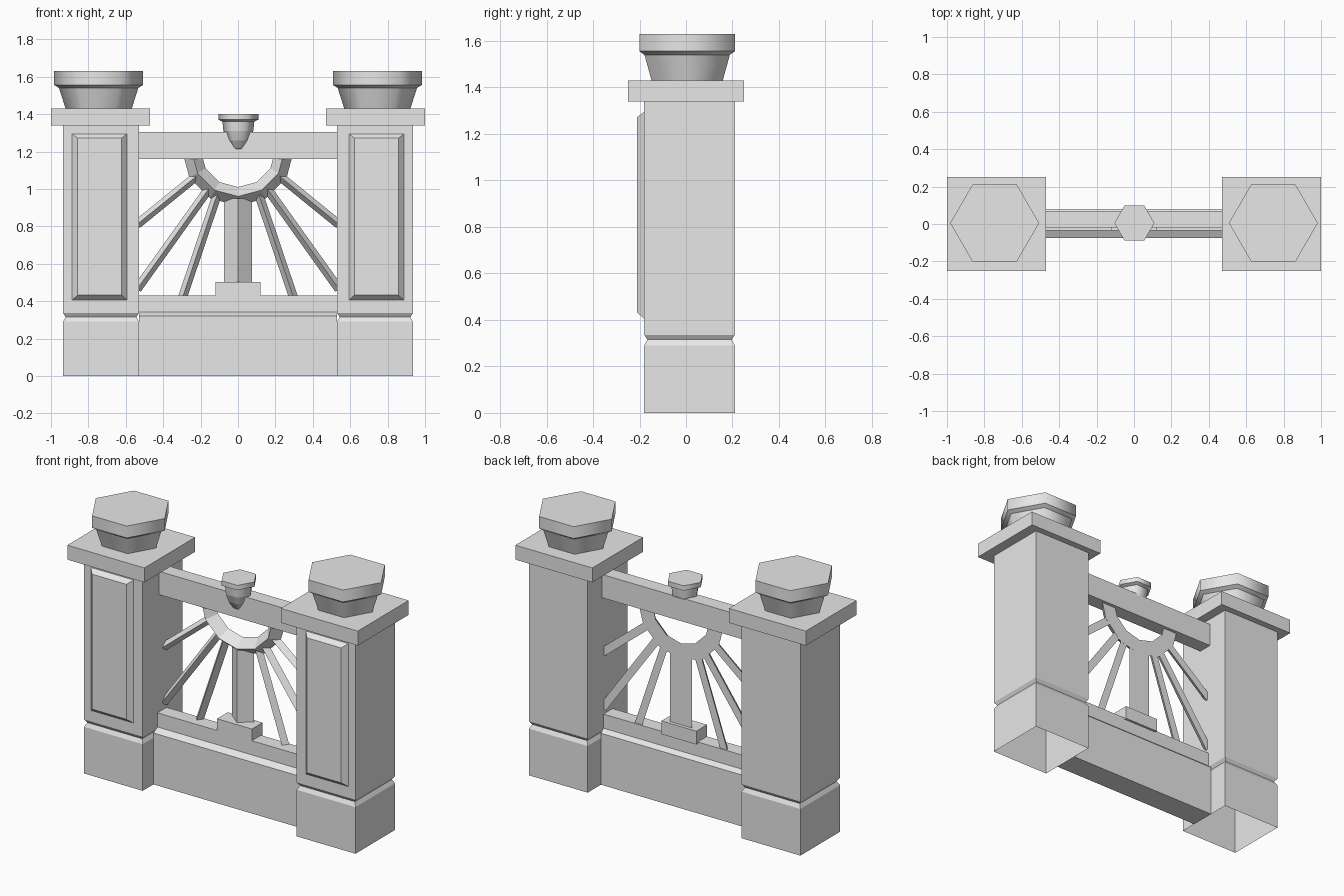
import bpy, bmesh
from math import sin, cos, pi
from mathutils import Vector

if "Cube" in bpy.data.objects:
    bpy.data.objects.remove(bpy.data.objects["Cube"])

stone = bpy.data.materials.new("stone grey")
stone.use_nodes = True
grey = (0.8, 0.8, 0.8, 1)
stone.diffuse_color = grey
stone.node_tree.nodes["Principled BSDF"].inputs["Base Color"].default_value = grey


def loft(name, rings, start_cap=True, end_cap=True, smooth=False):
    """Skin a list of closed rings; optionally round the sides between sharp rings."""
    bm = bmesh.new()
    loops = [[bm.verts.new(p) for p in ring] for ring in rings]
    n = len(loops[0])
    for a, b in zip(loops, loops[1:]):
        for i in range(n):
            j = (i + 1) % n
            face = bm.faces.new((a[i], a[j], b[j], b[i]))
            face.smooth = smooth
    if start_cap:
        bm.faces.new(loops[0][::-1])
    if end_cap:
        bm.faces.new(loops[-1])
    for loop in loops:
        for i in range(n):
            edge = bm.edges.get((loop[i], loop[(i + 1) % n]))
            edge.smooth = False
    bmesh.ops.recalc_face_normals(bm, faces=bm.faces)
    mesh = bpy.data.meshes.new(name)
    bm.to_mesh(mesh)
    bm.free()
    mesh.materials.append(stone)
    obj = bpy.data.objects.new(name, mesh)
    bpy.context.collection.objects.link(obj)
    return obj


def rect(x0, x1, y0, y1, z):
    return [(x0, y0, z), (x1, y0, z), (x1, y1, z), (x0, y1, z)]


def box(name, x0, x1, y0, y1, z0, z1):
    return loft(name, [rect(x0, x1, y0, y1, z0), rect(x0, x1, y0, y1, z1)])


def hex_turning(name, x, y, profile):
    """Six-sided turned shape from (radius, height) pairs."""
    return loft(name, [[(x + r * cos(k * pi / 3), y + r * sin(k * pi / 3), z)
                        for k in range(6)] for r, z in profile], smooth=True)


def ridge_bar(name, start, end, half, front, back):
    """Triangular bar in the xz plane with its ridge towards the front."""
    a, b = Vector((start[0], 0, start[1])), Vector((end[0], 0, end[1]))
    d = (b - a).normalized()
    side = Vector((d.z, 0, -d.x)) * half
    ridge, rear = Vector((0, front, 0)), Vector((0, back, 0))
    return loft(name, [[p + ridge, p + side + rear, p - side + rear] for p in (a, b)])


# Posts with plinth groove, raised panel, cap slab and six-sided urn
for label, s in (("left", 1), ("right", -1)):
    cx = s * 0.7325
    rings = []
    for z, inset in ((0, 0), (0.29, 0), (0.315, 0.014), (0.336, 0), (1.34, 0)):
        w, d = 0.2025 - inset, 0.195 - inset
        rings.append(rect(cx - w, cx + w, 0.015 - d, 0.015 + d, z))
    loft(label + "_post", rings, start_cap=False)

    px = s * 0.74
    panel = []
    for y, w, z0, z1 in ((-0.18, 0.147, 0.405, 1.295), (-0.21, 0.118, 0.432, 1.272)):
        panel.append([(px - w, y, z0), (px + w, y, z0), (px + w, y, z1), (px - w, y, z1)])
    loft(label + "_panel", panel)

    sx = s * 0.735
    box(label + "_cap_slab", sx - 0.265, sx + 0.265, -0.25, 0.25, 1.34, 1.43)
    hex_turning(label + "_urn", s * 0.745, 0.005,
                [(0.177, 1.43), (0.212, 1.54), (0.2375, 1.556), (0.2375, 1.63)])

# Low wall stepping in to a rail, with a block under the column
X = 0.53
loft("low_wall", [rect(-X, X, -0.075, 0.08, 0), rect(-X, X, -0.075, 0.08, 0.32),
                  rect(-X, X, -0.035, 0.055, 0.342), rect(-X, X, -0.035, 0.055, 0.43)])
box("column_block", -0.12, 0.12, -0.035, 0.07, 0.42, 0.503)

# Top beam and its finial
box("top_beam", -X, X, -0.02, 0.07, 1.16, 1.305)
hex_turning("finial", 0.002, 0.005,
            [(0.005, 1.19), (0.035, 1.22), (0.062, 1.26), (0.08, 1.31),
             (0.085, 1.36), (0.107, 1.37), (0.107, 1.4)])

# Half ring of triangular section hanging from the beam
FRONT, BACK, CZ = -0.012, 0.05, 1.21
arc = []
for k in range(7):
    t = pi + k * pi / 6
    arc.append([(r * cos(t), y, CZ + r * sin(t))
                for r, y in ((0.2, BACK), (0.25, FRONT), (0.3, BACK))])
loft("sun_ring", arc)

# Column and fan of rays
ridge_bar("column", (0, 0.49), (0, 0.95), 0.075, -0.012, 0.049)
rays = [((0.3, 0.41), (0.108, 0.98)),
        ((0.54, 0.464), (0.15, 1.01)),
        ((0.54, 0.81), (0.22, 1.07))]
for label, s in (("left", 1), ("right", -1)):
    for i, (a, b) in enumerate(rays):
        ridge_bar(f"{label}_ray_{i + 1}", (s * a[0], a[1]), (s * b[0], b[1]),
                  0.024, 0.012, 0.048)
